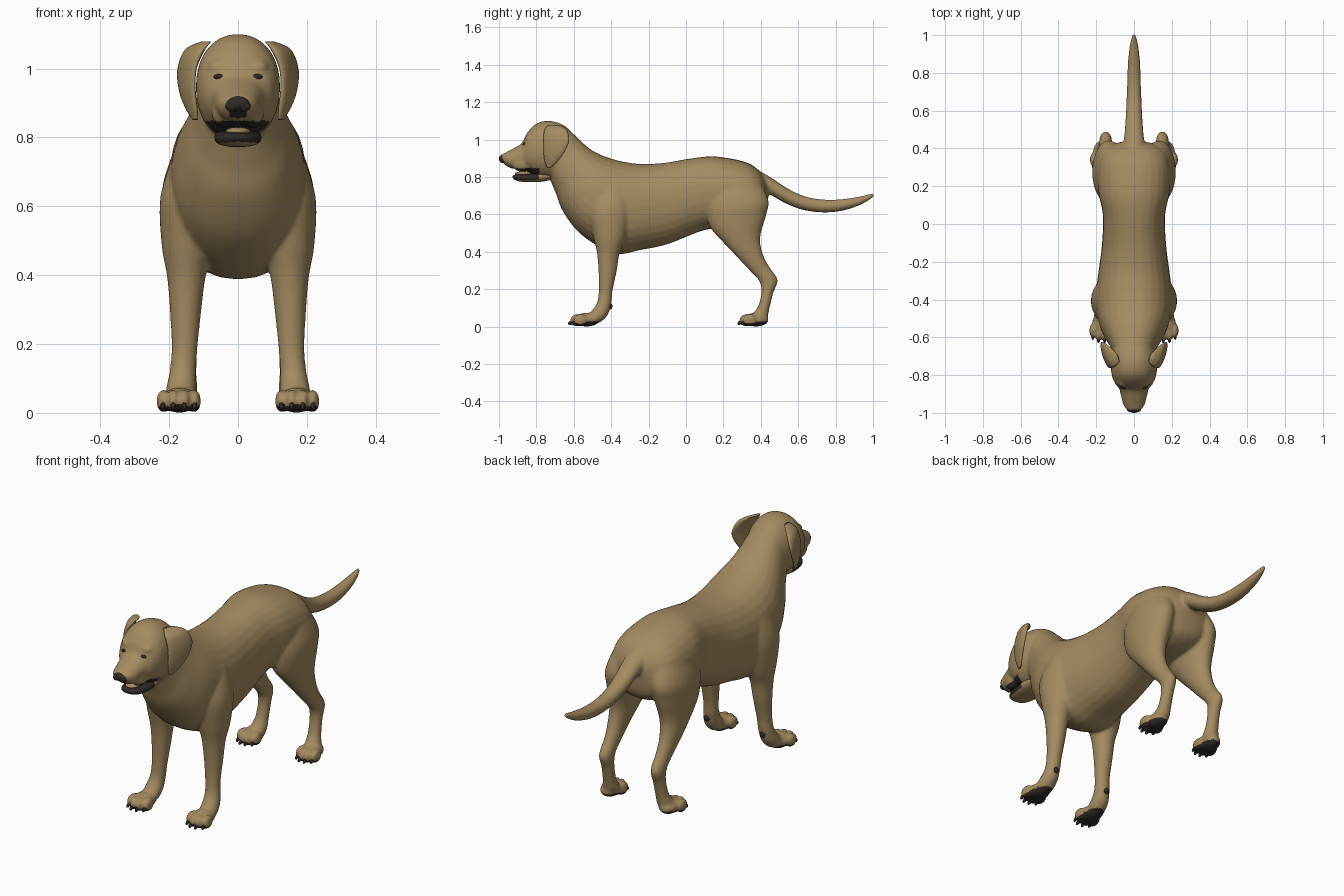
import bpy, bmesh, math
from mathutils import Vector, Matrix


def material(name, rgb):
    m = bpy.data.materials.new(name)
    m.diffuse_color = (*rgb, 1)
    return m


TAN = material("tan coat", (0.37, 0.26, 0.12))
DARK = material("dark skin", (0.03, 0.023, 0.02))


def spline(a, b, c, d, t):
    return [0.5 * (2 * q + (r - p) * t + (2 * p - 5 * q + 4 * r - s) * t * t
                   + (3 * q - p - 3 * r + s) * t ** 3) for p, q, r, s in zip(a, b, c, d)]


def loft(bm, secs, sides=(1,), power=1.0, n=28, steps=5):
    """Closed tube; each section is (y1, z1, y2, z2, x, half_width): two outline points seen from the side."""
    rows = []
    for i in range(len(secs) - 1):
        a, d = secs[max(i - 1, 0)], secs[min(i + 2, len(secs) - 1)]
        rows += [spline(a, secs[i], secs[i + 1], d, k / steps) for k in range(steps)]
    rows.append(secs[-1])
    for s in sides:
        rings = []
        for y1, z1, y2, z2, x, w in rows:
            c = Vector((x * s, (y1 + y2) / 2, (z1 + z2) / 2))
            h = Vector((0, (y1 - y2) / 2, (z1 - z2) / 2))
            ring = []
            for k in range(n):
                ca, sa = math.cos(2 * math.pi * k / n), math.sin(2 * math.pi * k / n)
                ca = math.copysign(abs(ca) ** power, ca)
                sa = math.copysign(abs(sa) ** power, sa)
                ring.append(bm.verts.new(c + h * sa + Vector((max(w, 0.002) * ca, 0, 0))))
            rings.append(ring)
        faces = [bm.faces.new((p[k], p[(k + 1) % n], q[(k + 1) % n], q[k]))
                 for p, q in zip(rings, rings[1:]) for k in range(n)]
        faces += [bm.faces.new(rings[0][::-1]), bm.faces.new(rings[-1])]
        bmesh.ops.recalc_face_normals(bm, faces=faces)


def blob(bm, loc, rad, sides=(1,), tilt=0):
    for s in sides:
        m = (Matrix.Translation((loc[0] * s, loc[1], loc[2])) @ Matrix.Rotation(tilt, 4, 'X')
             @ Matrix.Diagonal((*rad, 1)))
        bmesh.ops.create_uvsphere(bm, u_segments=20, v_segments=12, radius=1, matrix=m)


def make(name, bm, *mats):
    me = bpy.data.meshes.new(name)
    bm.to_mesh(me)
    bm.free()
    ob = bpy.data.objects.new(name, me)
    bpy.context.collection.objects.link(ob)
    for m in mats:
        me.materials.append(m)
    me.shade_smooth()
    return ob


def fuse(ob, voxel, smooth, mats, is_dark):
    """Merge overlapping volumes into one smooth skin, then colour faces by rule."""
    r = ob.modifiers.new("fuse", 'REMESH')
    r.mode, r.voxel_size = 'VOXEL', voxel
    sm = ob.modifiers.new("soften", 'SMOOTH')
    sm.factor, sm.iterations = 0.5, smooth
    dg = bpy.context.evaluated_depsgraph_get()
    me = bpy.data.meshes.new_from_object(ob.evaluated_get(dg))
    ob.modifiers.clear()
    ob.data = me
    me.materials.clear()
    for m in mats:
        me.materials.append(m)
    for p in me.polygons:
        p.material_index = int(is_dark(p.center, p.normal))
    me.shade_smooth()


BOTH = (1, -1)
body = bmesh.new()

# torso and neck, rump to throat
loft(body, [
    (0.43, 0.78, 0.44, 0.70, 0, 0.06), (0.38, 0.845, 0.42, 0.59, 0, 0.15),
    (0.30, 0.885, 0.34, 0.54, 0, 0.19), (0.15, 0.91, 0.20, 0.53, 0, 0.19),
    (0.02, 0.898, 0.08, 0.51, 0, 0.165), (-0.12, 0.875, -0.10, 0.44, 0, 0.17),
    (-0.25, 0.87, -0.25, 0.408, 0, 0.188), (-0.35, 0.885, -0.36, 0.388, 0, 0.20),
    (-0.42, 0.905, -0.47, 0.43, 0, 0.198), (-0.47, 0.925, -0.58, 0.51, 0, 0.185),
    (-0.52, 0.955, -0.66, 0.62, 0, 0.155), (-0.57, 1.00, -0.695, 0.71, 0, 0.128),
    (-0.62, 1.045, -0.73, 0.79, 0, 0.11), (-0.68, 1.07, -0.76, 0.82, 0, 0.09)], power=0.9)

# skull and muzzle
loft(body, [
    (-0.60, 1.02, -0.66, 0.86, 0, 0.07), (-0.65, 1.075, -0.70, 0.80, 0, 0.11),
    (-0.73, 1.10, -0.75, 0.79, 0, 0.122), (-0.80, 1.085, -0.80, 0.80, 0, 0.118),
    (-0.85, 1.035, -0.84, 0.825, 0, 0.10), (-0.877, 0.982, -0.87, 0.838, 0, 0.078),
    (-0.925, 0.952, -0.91, 0.842, 0, 0.067), (-0.97, 0.928, -0.95, 0.852, 0, 0.055),
    (-0.99, 0.918, -0.983, 0.88, 0, 0.032)], power=0.92)
blob(body, (0.042, -0.875, 0.870), (0.034, 0.055, 0.044), BOTH)      # upper lips
blob(body, (0.058, -0.835, 1.005), (0.030, 0.028, 0.020), BOTH)      # brows

# tail
loft(body, [
    (0.36, 0.85, 0.42, 0.72, 0, 0.06), (0.45, 0.80, 0.46, 0.70, 0, 0.053),
    (0.55, 0.735, 0.53, 0.66, 0, 0.046), (0.64, 0.695, 0.62, 0.625, 0, 0.041),
    (0.73, 0.68, 0.73, 0.61, 0, 0.037), (0.82, 0.68, 0.83, 0.618, 0, 0.034),
    (0.91, 0.692, 0.92, 0.645, 0, 0.027), (0.97, 0.706, 0.98, 0.676, 0, 0.017),
    (1.003, 0.716, 1.006, 0.698, 0, 0.008)])

# front legs
loft(body, [
    (-0.48, 0.76, -0.30, 0.78, 0.12, 0.06), (-0.52, 0.63, -0.29, 0.63, 0.145, 0.08),
    (-0.50, 0.50, -0.32, 0.48, 0.147, 0.075), (-0.477, 0.40, -0.355, 0.39, 0.15, 0.056),
    (-0.468, 0.30, -0.37, 0.30, 0.152, 0.046), (-0.466, 0.20, -0.393, 0.19, 0.155, 0.038),
    (-0.475, 0.13, -0.40, 0.12, 0.16, 0.038), (-0.50, 0.09, -0.42, 0.06, 0.165, 0.043),
    (-0.53, 0.06, -0.46, 0.02, 0.168, 0.045)], BOTH)

# hind legs
loft(body, [
    (0.15, 0.80, 0.38, 0.81, 0.10, 0.07), (0.11, 0.66, 0.44, 0.68, 0.13, 0.087),
    (0.125, 0.54, 0.43, 0.60, 0.137, 0.08), (0.19, 0.46, 0.397, 0.48, 0.145, 0.062),
    (0.27, 0.375, 0.41, 0.39, 0.15, 0.046), (0.34, 0.30, 0.445, 0.32, 0.15, 0.036),
    (0.39, 0.245, 0.49, 0.25, 0.15, 0.033), (0.403, 0.19, 0.467, 0.18, 0.15, 0.031),
    (0.39, 0.12, 0.447, 0.10, 0.153, 0.033), (0.37, 0.085, 0.435, 0.05, 0.158, 0.040),
    (0.35, 0.06, 0.41, 0.02, 0.162, 0.042)], BOTH)

# paws with four toes; claws and heel pads are separate dark parts
claws, pads = bmesh.new(), bmesh.new()
for shift, size in ((0, 1.0), (0.905, 0.93)):
    blob(body, (0.170, -0.53 + shift, 0.037), (0.052 * size, 0.068, 0.037), BOTH)
    for dx, dy in ((-0.046, 0.018), (-0.016, 0), (0.016, 0), (0.046, 0.018)):
        x, y = 0.172 + dx * size, -0.583 + dy + shift
        blob(body, (x, y, 0.034), (0.0185, 0.038, 0.034), BOTH)
        blob(claws, (x, y - 0.034, 0.020), (0.007, 0.015, 0.010), BOTH, 0.5)
blob(pads, (0.162, -0.405, 0.108), (0.014, 0.012, 0.016), BOTH)
make("claws", claws, DARK)
make("heel_pads", pads, DARK)


def dark_rule(c, n):
    lip = c.y < -0.785 and c.z < 0.848
    groove = c.y < -0.955 and abs(c.x) < 0.022 and c.z < 0.88
    pad = c.z < 0.03 and n.z < -0.35
    return lip or groove or pad


dog = make("body", body)
fuse(dog, 0.0075, 7, (TAN, DARK), dark_rule)

# lower jaw, dark along the lips
bm = bmesh.new()
loft(bm, [
    (-0.73, 0.835, -0.72, 0.785, 0, 0.06), (-0.78, 0.828, -0.77, 0.775, 0, 0.068),
    (-0.84, 0.818, -0.83, 0.772, 0, 0.066), (-0.89, 0.814, -0.885, 0.775, 0, 0.054),
    (-0.918, 0.811, -0.912, 0.783, 0, 0.036), (-0.928, 0.805, -0.925, 0.793, 0, 0.015)], power=0.85)
jaw = make("lower_jaw", bm, TAN, DARK)
for p in jaw.data.polygons:
    p.material_index = int(p.center.y < -0.785 and p.normal.z > -0.8)

# tongue
bm = bmesh.new()
blob(bm, (0, -0.865, 0.818), (0.036, 0.05, 0.012))
make("tongue", bm, TAN)

# nose
bm = bmesh.new()
blob(bm, (0, -0.975, 0.898), (0.036, 0.025, 0.023))
blob(bm, (0.018, -0.982, 0.890), (0.019, 0.014, 0.015), BOTH)
make("nose", bm, DARK)

# hanging ears, flared towards the back
bm = bmesh.new()
loft(bm, [
    (-0.735, 1.078, -0.68, 1.078, 0.095, 0.012), (-0.757, 1.052, -0.64, 1.055, 0.125, 0.022),
    (-0.762, 1.00, -0.625, 0.995, 0.146, 0.018), (-0.762, 0.94, -0.652, 0.93, 0.149, 0.016),
    (-0.757, 0.89, -0.69, 0.88, 0.142, 0.013), (-0.745, 0.852, -0.72, 0.85, 0.134, 0.007)], n=24)
for v in bm.verts:
    v.co.x += 0.32 * (v.co.y + 0.70)
ears = make("ears", bm, TAN)
ears.modifiers.new("both sides", 'MIRROR')

# eyes, set on the surface of the face
bm = bmesh.new()
hit, loc, nor, idx = dog.ray_cast(Vector((0.055, -2, 0.976)), Vector((0, 1, 0)))
y = loc.y if hit else -0.86
blob(bm, (0.055, y + 0.004, 0.976), (0.016, 0.009, 0.008), BOTH)
make("eyes", bm, DARK)
